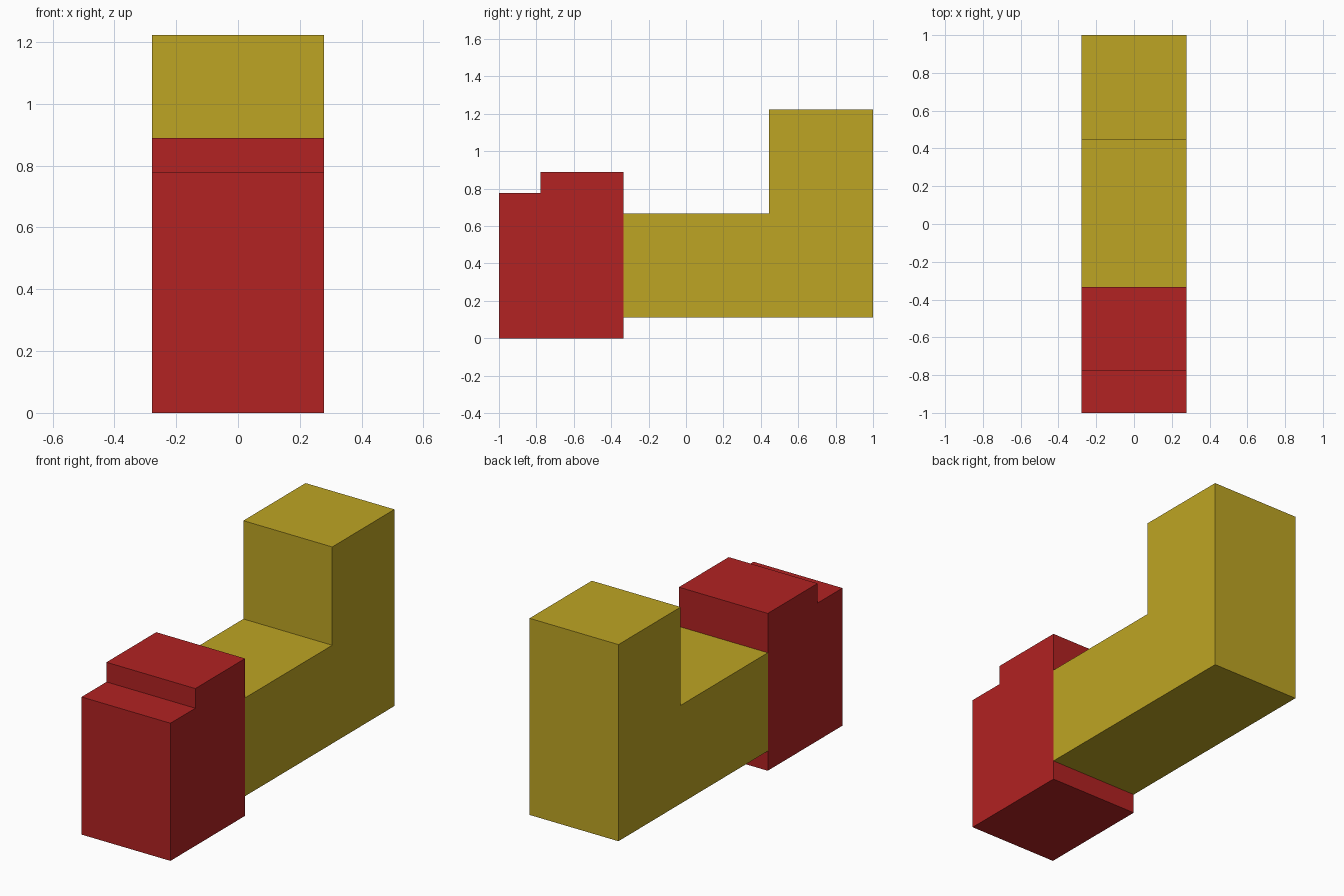
import bpy
import bmesh

cube = bpy.data.objects.get("Cube")
if cube:
    bpy.data.objects.remove(cube, do_unlink=True)

U = 1 / 9            # grid module
HALF_WIDTH = 2.5 * U


def material(name, rgb):
    mat = bpy.data.materials.new(name)
    mat.use_nodes = True
    colour = (*rgb, 1.0)
    mat.diffuse_color = colour
    for node in mat.node_tree.nodes:
        if node.type == 'BSDF_PRINCIPLED':
            node.inputs["Base Color"].default_value = colour
    return mat


def extruded_profile(name, profile, mat):
    """Extrude a side profile of (y, z) modules across the full width."""
    bm = bmesh.new()
    face = bm.faces.new([bm.verts.new((-HALF_WIDTH, y * U, z * U)) for y, z in profile])
    result = bmesh.ops.extrude_face_region(bm, geom=[face])
    verts = [g for g in result["geom"] if isinstance(g, bmesh.types.BMVert)]
    bmesh.ops.translate(bm, verts=verts, vec=(2 * HALF_WIDTH, 0, 0))
    bmesh.ops.recalc_face_normals(bm, faces=bm.faces)
    mesh = bpy.data.meshes.new(name)
    bm.to_mesh(mesh)
    bm.free()
    mesh.materials.append(mat)
    obj = bpy.data.objects.new(name, mesh)
    bpy.context.collection.objects.link(obj)
    return obj


red = material("red", (0.445, 0.016, 0.016))
yellow = material("mustard yellow", (0.515, 0.376, 0.017))

# Stepped block at the front
extruded_profile("front_block",
                 [(-9, 0), (-3, 0), (-3, 8), (-7, 8), (-7, 7), (-9, 7)], red)

# L-shaped body: low beam with a tall rear column
extruded_profile("rear_body",
                 [(-3, 1), (9, 1), (9, 11), (4, 11), (4, 6), (-3, 6)], yellow)
